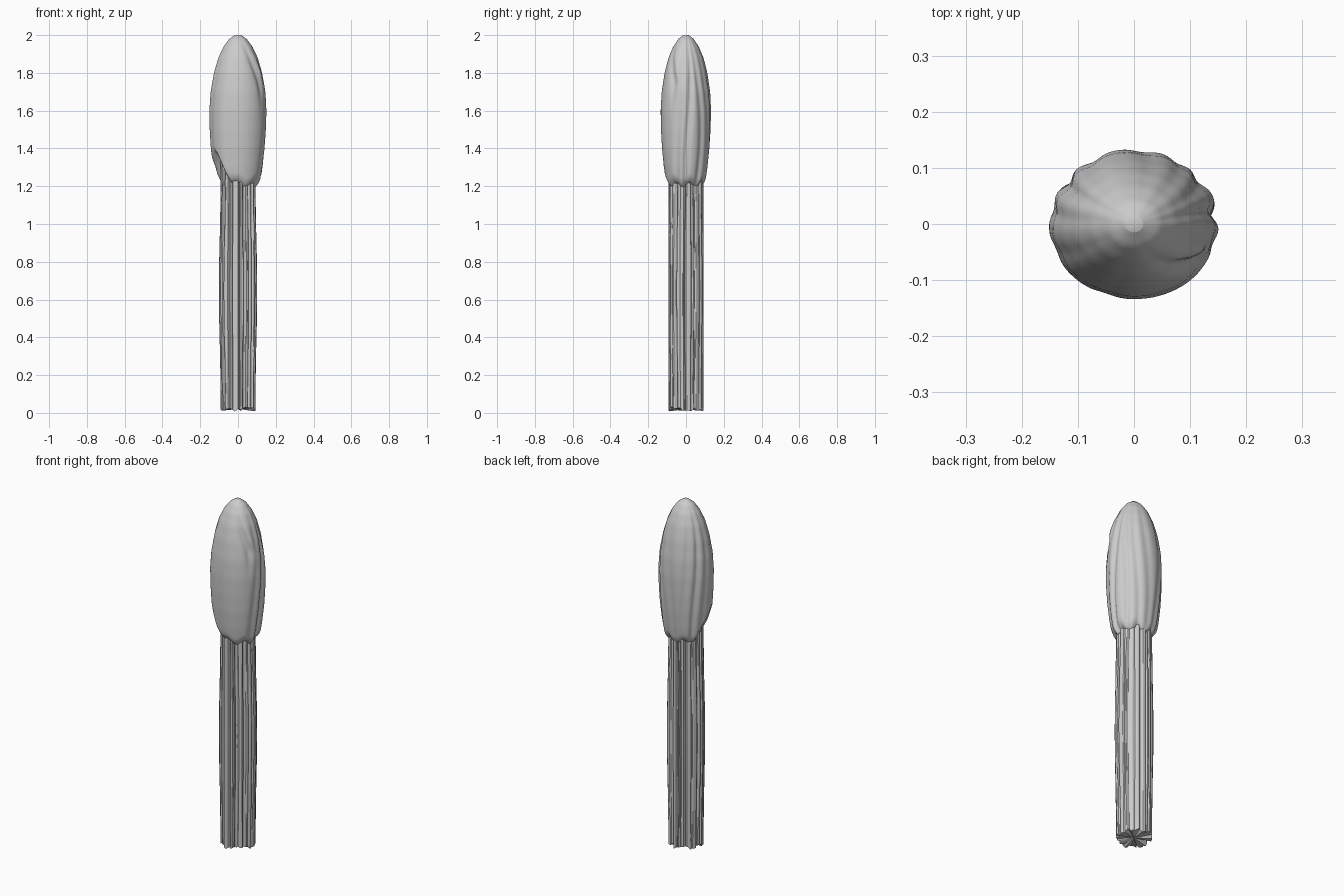
import bpy, bmesh, math, random
from math import sin, cos, pi, radians, exp

random.seed(7)
cube = bpy.data.objects.get("Cube")
if cube:
    bpy.data.objects.remove(cube, do_unlink=True)


def material(name, colour):
    mat = bpy.data.materials.new(name)
    mat.use_nodes = True
    mat.diffuse_color = colour
    mat.node_tree.nodes["Principled BSDF"].inputs["Base Color"].default_value = colour
    return mat


grey = material("plain grey", (0.6, 0.6, 0.6, 1))


def angle_gap(a, b):
    return (a - b + pi) % (2 * pi) - pi


def bump(d, width):
    return exp(-(d / width) ** 2)


def interpolate(points, z):
    """Smooth radius lookup in a list of (height, radius)."""
    for (z0, r0), (z1, r1) in zip(points, points[1:]):
        if z <= z1:
            t = max(0, (z - z0) / (z1 - z0))
            return r0 + (r1 - r0) * t
    return points[-1][1]


def loft(name, segments, rings, point, sharp):
    """Skin rings of points, closing both ends with a fan."""
    bm = bmesh.new()
    rows = [[bm.verts.new(point(2 * pi * i / segments, j / rings))
             for i in range(segments)] for j in range(rings + 1)]
    for low, high in zip(rows, rows[1:]):
        for i in range(segments):
            k = (i + 1) % segments
            bm.faces.new((low[i], low[k], high[k], high[i]))
    for row in (rows[0], rows[-1]):
        hub = bm.verts.new([sum(v.co[n] for v in row) / segments for n in range(3)])
        for i in range(segments):
            bm.faces.new((row[i], row[(i + 1) % segments], hub))
    bmesh.ops.recalc_face_normals(bm, faces=bm.faces)
    mesh = bpy.data.meshes.new(name)
    bm.to_mesh(mesh)
    bm.free()
    mesh.materials.append(grey)
    obj = bpy.data.objects.new(name, mesh)
    bpy.context.collection.objects.link(obj)
    bpy.ops.object.select_all(action="DESELECT")
    obj.select_set(True)
    bpy.context.view_layer.objects.active = obj
    bpy.ops.object.shade_smooth_by_angle(angle=radians(sharp))
    return obj


# Splintered wooden stick with long irregular grooves
SEGMENTS = 144
grooves = [(2 * pi * (i + random.uniform(-0.3, 0.3)) / 20, random.uniform(0.03, 0.07),
            random.uniform(0.005, 0.02), random.uniform(-0.06, 0.06)) for i in range(20)]
splinters = [random.uniform(0.008, 0.036) for _ in range(36)]


def stick_point(a, t):
    part = a / (2 * pi) * 36
    low, frac = int(part + 0.001) % 36, part % 1
    base = splinters[low] * (1 - frac) + splinters[(low + 1) % 36] * frac
    z = base + (1.45 - base) * t
    r = 0.092 + 0.01 * bump(z - 0.65, 0.35) * abs(cos(a))
    for centre, width, depth, drift in grooves:
        r -= depth * bump(angle_gap(a, centre + drift * sin(2.5 * z)), width)
    return r * cos(a), r * sin(a), z


loft("match_stick", SEGMENTS, 24, stick_point, 25)

# Dipped head: an oval bulb with a ragged lower rim and flowing folds
PROFILE = [(1.19, 0.112), (1.3, 0.13), (1.4, 0.141), (1.5, 0.147), (1.6, 0.149),
           (1.7, 0.143), (1.8, 0.126), (1.88, 0.103), (1.94, 0.075), (1.98, 0.045), (2.0, 0.016)]
FOLDS = [(-20, 8, 0.007), (5, 7, 0.013), (32, 8, 0.01), (58, 8, 0.007), (83, 9, 0.006),
         (118, 8, 0.007), (143, 7, 0.011), (168, 8, 0.006), (205, 9, 0.004), (255, 9, 0.003)]


def head_point(a, t):
    rim = 1.2 + 0.17 * bump(angle_gap(a, radians(200)), 0.62) + 0.012 * sin(7 * a)
    # Rings crowd towards the rim and the tip
    u = 0.5 - 0.5 * cos(pi * t)
    z = rim + (2.0 - rim) * u
    r = interpolate(PROFILE, z)
    # Rounded lip tucked in around the stick
    lip = min(1, u / 0.07)
    r *= 0.62 + 0.38 * math.sqrt(max(0, 1 - (1 - lip) ** 2))
    # Folds fade out at the tip and waver down the side
    fade = min(1, (2.0 - z) / 0.25)
    for centre, width, depth in FOLDS:
        shift = 0.12 * sin(5 * z + centre)
        r -= depth * fade * bump(angle_gap(a, radians(centre) + shift), radians(width))
    # Deep curling crease on the front, running down from the tip
    crease = radians(-72 + 40 * min(1, (2.0 - z) / 0.25))
    r -= 0.016 * fade * bump(angle_gap(a, crease), 0.16) * bump(z - 1.83, 0.16)
    r += 0.008 * fade * bump(angle_gap(a, crease + 0.3), 0.16) * bump(z - 1.83, 0.16)
    return r * cos(a) * 1.02, r * sin(a) * 0.9, z


loft("match_head", SEGMENTS, 56, head_point, 50)
